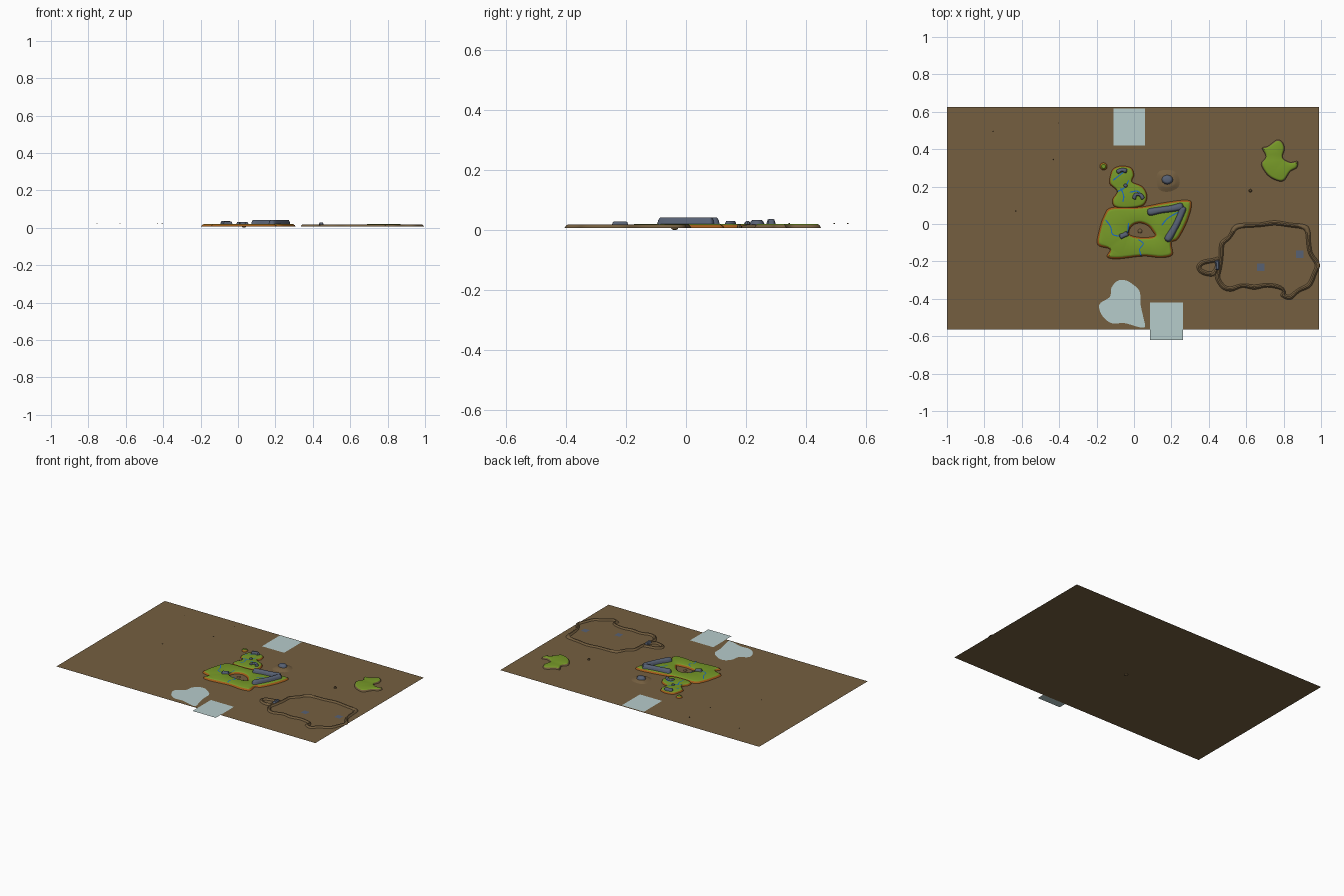
import bpy, bmesh, math
from mathutils import Vector

if "Cube" in bpy.data.objects:
    bpy.data.objects.remove(bpy.data.objects["Cube"])

def mat(name, c):
    m = bpy.data.materials.new(name)
    m.diffuse_color = (*[(v / 255) ** 2.2 for v in c], 1)
    m.use_nodes = True
    m.node_tree.nodes["Principled BSDF"].inputs["Base Color"].default_value = m.diffuse_color
    return m

EARTH = mat("brown earth", (116, 95, 66))
GRASS = mat("grass green", (118, 152, 44))
CLIFF = mat("orange cliff", (160, 92, 32))
ROCK = mat("slate rock", (88, 97, 115))
RIVER = mat("river blue", (35, 105, 190))
ICE = mat("pale ice", (181, 203, 202))
G = 0.007  # ground level

def curve(pts, n=5):
    """Closed Catmull-Rom loop, counter-clockwise."""
    p = [Vector(q) for q in pts]
    k = len(p)
    if sum(p[i - 1].x * p[i].y - p[i].x * p[i - 1].y for i in range(k)) < 0:
        p.reverse()
    out = []
    for i in range(k):
        a, b, c, d = p[i - 1], p[i], p[(i + 1) % k], p[(i + 2) % k]
        for s in range(n):
            t = s / n
            out.append(0.5 * (2 * b + (c - a) * t + (2 * a - 5 * b + 4 * c - d) * t * t
                              + (3 * b - a - 3 * c + d) * t ** 3))
    return out

def inset(loop, d):
    k = len(loop)
    out = []
    for i in range(k):
        t = (loop[(i + 1) % k] - loop[i - 1]).normalized()
        out.append(loop[i] + Vector((-t.y, t.x)) * d)
    return [out[i] * 0.6 + (out[i - 1] + out[(i + 1) % k]) * 0.2 for i in range(k)]

def loft(name, loops, rings, cap=None):
    """Stack rings of (inset step, z, material); clockwise loops make holes."""
    bm = bmesh.new()
    mats, top = [], []
    def slot(m):
        if m not in mats:
            mats.append(m)
        return mats.index(m)
    for loop in loops:
        prev = None
        for d, z, m in rings:
            if d:
                loop = inset(loop, d)
            row = [bm.verts.new((v.x, v.y, z)) for v in loop]
            k = len(row)
            if prev:
                for i in range(k):
                    j = (i + 1) % k
                    f = bm.faces.new((prev[i], prev[j], row[j], row[i]))
                    f.material_index = slot(m)
            prev = row
        if cap:
            for i in range(k):
                a, b = prev[i], prev[(i + 1) % k]
                top.append(bm.edges.get((a, b)) or bm.edges.new((a, b)))
    if cap:
        res = bmesh.ops.triangle_fill(bm, use_beauty=True, edges=top, normal=(0, 0, 1))
        for f in res["geom"]:
            if isinstance(f, bmesh.types.BMFace):
                f.material_index = slot(cap)
                f.normal_update()
                if f.normal.z < 0:
                    f.normal_flip()
    me = bpy.data.meshes.new(name)
    bm.to_mesh(me)
    bm.free()
    for m in mats:
        me.materials.append(m)
    ob = bpy.data.objects.new(name, me)
    bpy.context.collection.objects.link(ob)
    return ob

def band(pts, w):
    """Outline around an open path."""
    p = [Vector(q) for q in pts]
    left, right = [], []
    for i, v in enumerate(p):
        t = (p[min(i + 1, len(p) - 1)] - p[max(i - 1, 0)]).normalized()
        n = Vector((-t.y, t.x)) * w / 2
        left.append(v + n)
        right.append(v - n)
    return right + left[::-1]

def rect(x0, y0, x1, y1):
    return [Vector(q) for q in ((x0, y0), (x1, y0), (x1, y1), (x0, y1))]

def disc(x, y, rx, ry=None, n=8):
    return [Vector((x + rx * math.cos(a * math.tau / n), y + (ry or rx) * math.sin(a * math.tau / n)))
            for a in range(n)]

# Ground sheet, ice sheets and small plates
loft("ground", [rect(-1, -0.565, 0.99, 0.625)], [(0, G, EARTH)], EARTH)
loft("ice_sheet_north", [rect(-0.11, 0.42, 0.06, 0.617)], [(0, G + .002, ICE)], ICE)
loft("ice_sheet_south", [rect(0.085, -0.62, 0.263, -0.42)], [(0, G + .002, ICE)], ICE)
loft("ice_floe", [curve([(-.09, -.305), (-.05, -.3), (-.01, -.32), (.03, -.36), (.035, -.43), (.05, -.5),
     (.058, -.55), (.02, -.55), (-.05, -.53), (-.12, -.53), (-.17, -.49), (-.185, -.43), (-.13, -.39),
     (-.12, -.34)])], [(0, G + .002, ICE)], ICE)
for i, (x, y) in enumerate([(.677, -.23), (.887, -.162)]):
    loft(f"slate_plate_{i}", [rect(x - .02, y - .02, x + .02, y + .02)], [(0, G + .002, ROCK)], ROCK)

# Islands: cliff band, then rounded grass top
def island(name, loops, cliff, rim=.006):
    loft(name, loops, [(0, G, cliff), (.003, .013, cliff), (rim, .0165, cliff),
                       (.003, .019, GRASS), (.005, .0205, GRASS)], GRASS)

main = curve([(-.195, -.11), (-.185, -.03), (-.16, .045), (-.12, .088), (.03, .09), (.165, .115), (.28, .128),
              (.308, .105), (.285, .015), (.235, -.08), (.2, -.1), (.205, -.165), (.14, -.18), (.05, -.172),
              (-.09, -.187), (-.145, -.175), (-.13, -.135)])
crater = curve([(-.025, -.055), (-.012, -.012), (.03, .005), (.075, -.01), (.1, -.04), (.11, -.065), (.04, -.072)])
island("main_island", [main, crater[::-1]], CLIFF)
island("north_island", [curve([(-.125, .265), (-.11, .295), (-.07, .31), (-.015, .3), (0, .26), (-.01, .225),
       (.045, .2), (.07, .15), (.05, .1), (-.02, .085), (-.1, .09), (-.115, .13), (-.09, .175), (-.13, .215)])],
       CLIFF, .002)
island("east_island", [curve([(.685, .405), (.715, .415), (.765, .45), (.795, .435), (.805, .4), (.795, .355),
       (.835, .33), (.875, .335), (.87, .3), (.835, .28), (.805, .235), (.77, .23), (.715, .26), (.68, .32),
       (.705, .36)])], EARTH, .002)
loft("islet", [disc(-.163, .308, .02, n=12)], [(0, G, CLIFF), (.004, .015, CLIFF), (.004, .019, GRASS)], GRASS)

# Raised earth wall around the dry basin
wall = [(0, G, EARTH), (.005, .015, EARTH), (.003, .0175, EARTH), (.007, .0175, EARTH),
        (.003, .015, EARTH), (.005, G, EARTH)]
loft("basin_wall", [curve([(.455, -.17), (.46, -.1), (.505, -.06), (.545, -.002), (.67, .006), (.75, .018),
     (.83, .006), (.93, -.012), (.945, -.1), (.955, -.155), (.994, -.215), (.975, -.27), (.945, -.335),
     (.885, -.365), (.835, -.405), (.785, -.385), (.79, -.355), (.715, -.338), (.645, -.35), (.58, -.34),
     (.52, -.36), (.47, -.345), (.435, -.29), (.445, -.24)])], wall)
loft("basin_wall_small", [curve([(.335, -.23), (.36, -.197), (.415, -.185), (.455, -.18), (.458, -.23),
     (.425, -.278), (.36, -.267)])], wall)

# Mountain ranges and rocks
def rocks(name, outline, z0, z1, r):
    loft(name, [outline], [(0, z0, ROCK), (r * .25, z0 + (z1 - z0) * .6, ROCK),
                           (r * .25, z0 + (z1 - z0) * .9, ROCK), (r * .3, z1, ROCK)], ROCK)

rocks("east_range", curve(band([(.262, .09), (.25, .05), (.22, -.015), (.178, -.085)], .036)), .017, .042, .014)
rocks("north_range", curve(band([(.078, .062), (.14, .074), (.2, .082), (.258, .095)], .036)), .017, .042, .014)
rocks("west_hill", curve(band([(-.075, -.068), (-.055, -.06), (-.035, -.05)], .026)), .018, .033, .01)
rocks("north_hill", curve(band([(-.09, .278), (-.065, .288), (-.04, .283)], .022)), .018, .036, .009)
rocks("middle_hill", disc(-.045, .205, .012), .018, .03, .008)
rocks("ring_hill", curve(band([(0, .135), (.01, .157), (.035, .155), (.048, .135)], .02)), .018, .03, .007)
rocks("basin_rock", curve(band([(.445, -.245), (.447, -.22), (.443, -.195)], .022)), G, .028, .008)

# Stand-alone hill with a rock summit
loft("lone_hill", [curve([(.122, .26), (.13, .19), (.18, .172), (.235, .195), (.243, .24), (.215, .282),
     (.15, .287)])], [(0, G, EARTH), (.014, .013, EARTH), (.008, .0165, EARTH), (.006, .018, EARTH)], EARTH)
rocks("lone_summit", disc(.178, .237, .031, .026, 12), .016, .034, .012)
loft("lone_stone", [disc(.622, .178, .009)], [(0, G, EARTH), (.003, .018, EARTH)], EARTH)

# Rivers as thin ribbons lying on the grass
rivers = [[(-.15, .02), (-.125, -.015), (-.115, -.055), (-.08, -.065)], [(-.065, -.06), (-.035, -.045), (-.03, 0)],
          [(.025, -.085), (.05, -.105), (.03, -.135), (.038, -.168)], [(.15, -.005), (.18, .03), (.23, .06)],
          [(-.11, .235), (-.085, .255), (-.04, .29)], [(-.085, .175), (-.05, .195), (-.03, .23)],
          [(-.07, .19), (-.055, .15), (-.06, .12)], [(-.02, .17), (.02, .175), (.045, .15)]]
for i, p in enumerate(rivers):
    loft(f"river_{i}", [curve(band(p, .006))], [(0, .0218, RIVER)], RIVER)

# Boulder in the crater, reaching under the ground, and tiny floating specks
def ball(name, x, y, z, r, rz, m):
    bpy.ops.mesh.primitive_uv_sphere_add(segments=12, ring_count=6, radius=1, location=(x, y, z))
    ob = bpy.context.object
    ob.name = name
    ob.scale = (r, r, rz)
    ob.data.materials.append(m)

ball("crater_boulder", .032, -.038, .0065, .012, .0065, EARTH)
for i, (x, y) in enumerate([(-.755, .495), (-.405, .54), (-.43, .345), (-.63, .07)]):
    ball(f"speck_{i}", x, y, .022, .003, .002, EARTH)

# Smooth slopes, crisp edges
bpy.ops.object.select_all(action='SELECT')
bpy.context.view_layer.objects.active = bpy.data.objects["ground"]
bpy.ops.object.shade_smooth_by_angle(angle=math.radians(35))
